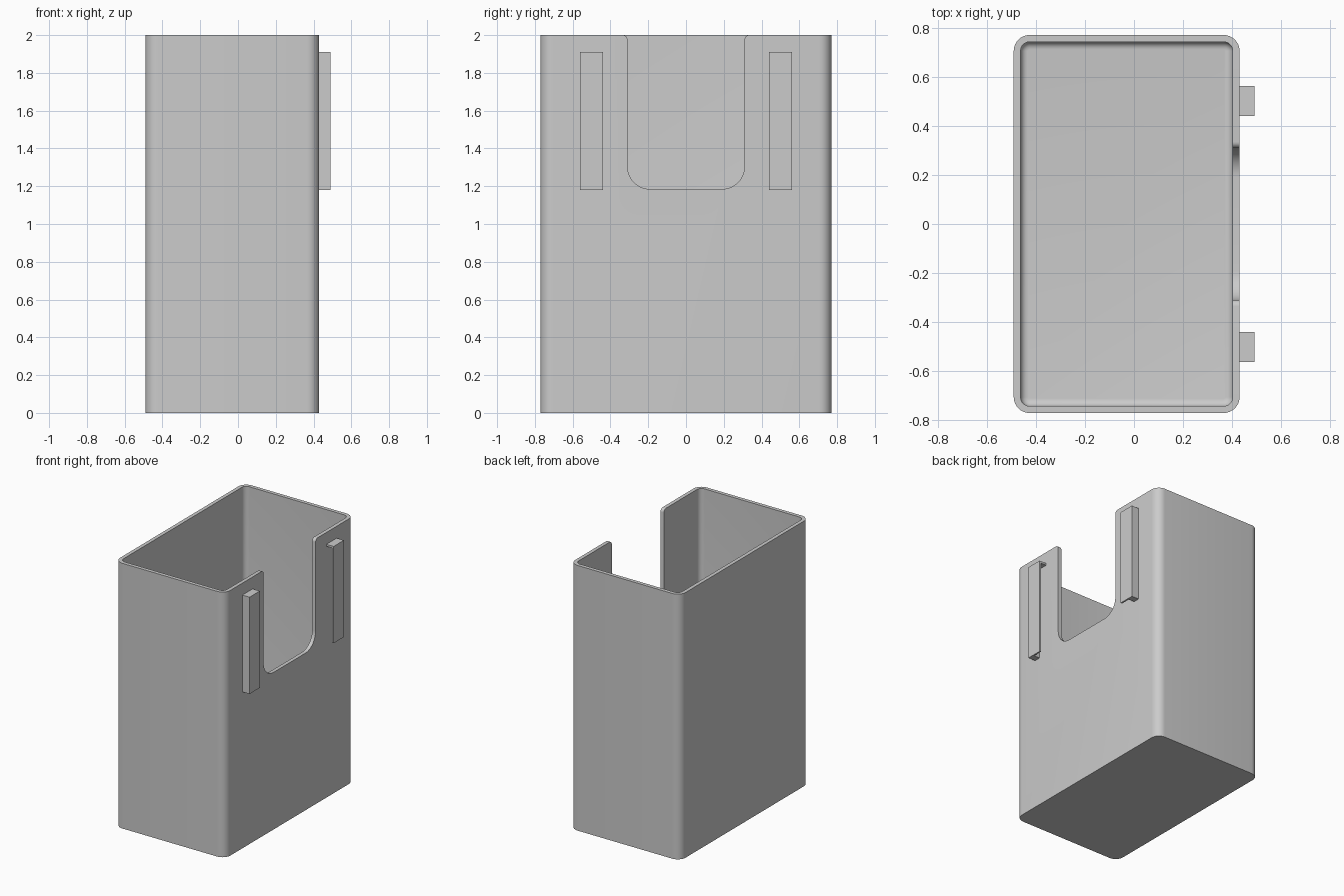
import bpy, bmesh, math

if "Cube" in bpy.data.objects:
    bpy.data.objects.remove(bpy.data.objects["Cube"])

X0, X1, Y = -0.49, 0.43, 0.77      # outer extents of the bin
H, WALL, R = 2.0, 0.028, 0.065     # height, wall thickness, corner radius

grey = bpy.data.materials.new("plain_grey")
grey.diffuse_color = (0.6, 0.6, 0.6, 1)
grey.use_nodes = True
grey.node_tree.nodes["Principled BSDF"].inputs["Base Color"].default_value = grey.diffuse_color


def arc(cx, cy, r, a0, a1, n=8):
    """Points on an arc, angles in degrees."""
    return [(cx + r * math.cos(math.radians(a0 + (a1 - a0) * i / n)),
             cy + r * math.sin(math.radians(a0 + (a1 - a0) * i / n))) for i in range(n + 1)]


def rounded_rect(inset):
    r = max(R - inset, 0.008)
    a, b, c = X0 + inset + r, X1 - inset - r, Y - inset - r
    return (arc(b, c, r, 0, 90) + arc(a, c, r, 90, 180)
            + arc(a, -c, r, 180, 270) + arc(b, -c, r, 270, 360))


def loft(name, rings):
    """Skin a stack of equal point rings and cap both ends."""
    bm = bmesh.new()
    loops = [[bm.verts.new(p) for p in ring] for ring in rings]
    n = len(loops[0])
    for lo, hi in zip(loops, loops[1:]):
        for i in range(n):
            j = (i + 1) % n
            bm.faces.new((lo[i], lo[j], hi[j], hi[i]))
    bm.faces.new(loops[0][::-1])
    bm.faces.new(loops[-1])
    bmesh.ops.recalc_face_normals(bm, faces=bm.faces)
    me = bpy.data.meshes.new(name)
    bm.to_mesh(me)
    bm.free()
    me.materials.append(grey)
    ob = bpy.data.objects.new(name, me)
    bpy.context.collection.objects.link(ob)
    return ob


# Open bin: outer wall, rim, inner wall, small fillet into the floor
FIL = 0.03
levels = [(0, 0), (0, H), (WALL, H)]
levels += [(WALL + FIL * (1 - math.cos(t)), WALL + FIL * (1 - math.sin(t)))
           for t in [math.radians(18 * k) for k in range(6)]]
body = loft("bin_body", [[(x, y, z) for x, y in rounded_rect(i)] for i, z in levels])

# Notch in the right wall: round lower corners, flared upper lips
NW, NZ, NR, FR = 0.31, 1.185, 0.12, 0.025
half = (arc(NW - NR, NZ + NR, NR, -90, 0, 10)
        + arc(NW + FR, H - FR, FR, 180, 90, 6) + [(NW + FR, H + 0.1)])
outline = half + [(-y, z) for y, z in reversed(half)]
cutter = loft("notch_cutter", [[(x, y, z) for y, z in outline] for x in (0.3, 0.6)])
cutter.hide_render = True
mod = body.modifiers.new("notch", 'BOOLEAN')
mod.operation, mod.object, mod.solver = 'DIFFERENCE', cutter, 'EXACT'
bpy.context.view_layer.objects.active = body
body.select_set(True)
bpy.ops.object.modifier_apply(modifier="notch")
bpy.data.objects.remove(cutter)
bpy.ops.object.shade_smooth_by_angle(angle=math.radians(30))

# Guide rails: L-shaped channels open toward the notch, closed by a top cap
Z0, Z1, CAP, LIP, SIDE = 1.18, 1.91, 0.015, 0.012, 0.05
XI, XO, YI, YO = X1 - 0.005, 0.49, 0.44, 0.562
ell = [(XI, YO), (XO, YO), (XO, YI), (XO - LIP, YI), (XO - LIP, YO - SIDE), (XI, YO - SIDE)]
cap = [(XI, YO), (XO, YO), (XO, YI), (XI, YI)]
for s, side in ((-1, "front"), (1, "back")):
    for part, prof, lo, hi in (("rail", ell, Z0, Z1 - CAP), ("rail_cap", cap, Z1 - CAP, Z1)):
        loft(f"{side}_{part}", [[(x, s * y, z) for x, y in prof] for z in (lo, hi)])
